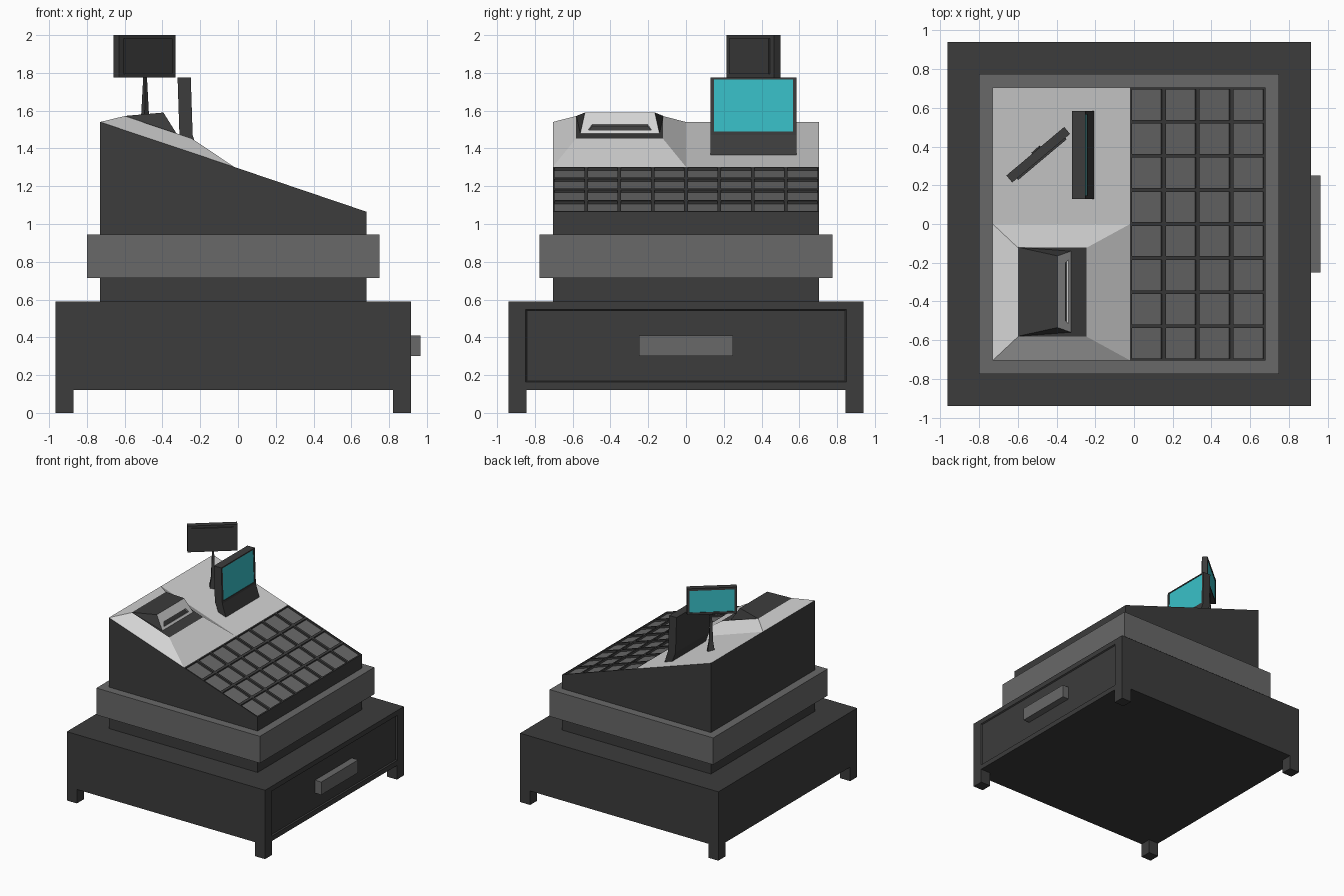
import bpy
import bmesh
from math import radians
from mathutils import Vector

cube = bpy.data.objects.get("Cube")
if cube:
    bpy.data.objects.remove(cube, do_unlink=True)


def material(name, rgb):
    mat = bpy.data.materials.new(name)
    mat.use_nodes = True
    mat.diffuse_color = (*rgb, 1)
    mat.node_tree.nodes["Principled BSDF"].inputs["Base Color"].default_value = (*rgb, 1)
    return mat


MATS = [material("charcoal", (0.045, 0.045, 0.045)),
        material("mid grey", (0.14, 0.14, 0.14)),
        material("light grey", (0.65, 0.65, 0.65)),
        material("screen teal", (0.04, 0.53, 0.58))]
DARK, GREY, LIGHT, TEAL = range(4)


def finish(bm, name, recalc=False):
    if recalc:
        bmesh.ops.recalc_face_normals(bm, faces=bm.faces)
    bm.normal_update()
    mesh = bpy.data.meshes.new(name)
    bm.to_mesh(mesh)
    bm.free()
    for mat in MATS:
        mesh.materials.append(mat)
    obj = bpy.data.objects.new(name, mesh)
    bpy.context.collection.objects.link(obj)
    return obj


def box_mesh(lo, hi, mat=DARK):
    bm = bmesh.new()
    bmesh.ops.create_cube(bm, size=1)
    lo, hi = Vector(lo), Vector(hi)
    for v in bm.verts:
        v.co = (lo + hi) / 2 + v.co * (hi - lo)
    for f in bm.faces:
        f.material_index = mat
    bm.normal_update()
    return bm


def prism_mesh(profile, y0, y1):
    """Extrude an x-z profile along y."""
    bm = bmesh.new()
    face = bm.faces.new([bm.verts.new((x, y0, z)) for x, z in profile])
    new = bmesh.ops.extrude_face_region(bm, geom=[face], use_keep_orig=True)["geom"]
    moved = [g for g in new if isinstance(g, bmesh.types.BMVert)]
    bmesh.ops.translate(bm, verts=moved, vec=(0, y1 - y0, 0))
    bmesh.ops.recalc_face_normals(bm, faces=bm.faces)
    bm.normal_update()
    return bm


def facing(bm, direction):
    return max(bm.faces, key=lambda f: f.normal.dot(Vector(direction)))


def poly(bm, points, mat):
    f = bm.faces.new([bm.verts.new(p) for p in points])
    f.material_index = mat
    return f


def push(bm, face, scale, shift=(0, 0, 0), depth=0, mat=None):
    """Inset a face by scaling and shifting a copy, then sink or raise it."""
    face.normal_update()
    normal = face.normal.copy()
    for factor, move in ((Vector(scale), Vector(shift)), (Vector((1, 1, 1)), normal * depth)):
        if move.length == 0 and factor == Vector((1, 1, 1)):
            continue
        face = bmesh.ops.extrude_discrete_faces(bm, faces=[face])["faces"][0]
        mid = face.calc_center_median()
        for v in face.verts:
            v.co = mid + (v.co - mid) * factor + move
    if mat is not None:
        face.material_index = mat
    return face


# Cash drawer with recessed front, handle and feet
bm = box_mesh((-0.965, -0.94, 0.12), (0.915, 0.94, 0.59))
front = push(bm, facing(bm, (1, 0, 0)), (1, 0.905, 0.82))
push(bm, front, (1, 0.99, 0.965), (-0.01, 0, 0))
finish(bm, "drawer_case")
finish(box_mesh((0.9, -0.25, 0.30), (0.965, 0.25, 0.41), GREY), "drawer_handle")
for side, x in (("back", -0.965), ("front", 0.82)):
    for hand, y in (("right", -0.94), ("left", 0.845)):
        finish(box_mesh((x, y, 0), (x + 0.095, y + 0.095, 0.12)), f"{side}_{hand}_foot")

# Sloped body, open on top for the deck and keyboard
W = 0.705
BACK, MID, FRONT = (-0.73, 1.54), (-0.02, 1.302), (0.68, 1.065)
bm = prism_mesh([(-0.73, 0.59), (0.68, 0.59), FRONT, MID, BACK], -W, W)
bmesh.ops.delete(bm, geom=[f for f in bm.faces if f.normal.z > 0.5], context="FACES")
finish(bm, "body")
finish(box_mesh((-0.80, -0.775, 0.715), (0.75, 0.775, 0.945), GREY), "body_band")


def slope_quad(bm, a, b, y0, y1, mat):
    return poly(bm, [(a[0], y0, a[1]), (b[0], y0, b[1]), (b[0], y1, b[1]), (a[0], y1, a[1])], mat)


# Upper deck with raised printer platform
bm = bmesh.new()
slope_quad(bm, BACK, MID, 0, W, LIGHT)
hump = slope_quad(bm, BACK, MID, -W, 0, LIGHT)
push(bm, hump, (0.5, 0.652, 0.5), (-0.047, 0, 0.091), mat=DARK)
finish(bm, "upper_deck")

# Keyboard of sunken keys
bm = bmesh.new()
cols, rows = 4, 8
start, end = Vector(MID), Vector(FRONT)
for i in range(cols):
    a, b = start.lerp(end, i / cols), start.lerp(end, (i + 1) / cols)
    for j in range(rows):
        y = -W + 2 * W * j / rows
        key = slope_quad(bm, a, b, y, y + 2 * W / rows, DARK)
        push(bm, key, (0.89, 0.89, 0.89), depth=-0.015, mat=GREY)
finish(bm, "keyboard")

# Receipt printer wedge with paper slot
bm = bmesh.new()
mid_y = -0.35
a0, a1 = [(-0.6, mid_y + s * 0.23, 1.572) for s in (-1, 1)]
t0, t1 = [(-0.395, mid_y + s * 0.185, 1.59) for s in (-1, 1)]
b0, b1 = [(-0.325, mid_y + s * 0.21, 1.478) for s in (-1, 1)]
poly(bm, [a0, t0, t1, a1], DARK)
poly(bm, [a0, b0, t0], DARK)
poly(bm, [a1, t1, b1], DARK)
plate = poly(bm, [t0, b0, b1, t1], LIGHT)
push(bm, plate, (0.25, 0.8, 0.25), (0.014, 0, -0.0224), depth=-0.015, mat=DARK)
finish(bm, "receipt_printer")

# Operator screen
bm = prism_mesh([(-0.32, 1.775), (-0.25, 1.775), (-0.24, 1.47), (-0.205, 1.36),
                 (-0.275, 1.38), (-0.31, 1.47)], 0.13, 0.585)
push(bm, facing(bm, (1, 0, 0)), (0.9, 0.92, 0.9), (-0.0002, 0, 0.005), depth=-0.004, mat=TEAL)
finish(bm, "operator_screen")

# Customer display on a tapered pole
bm = box_mesh((-0.195, -0.0235, -0.1125), (0.195, 0.0235, 0.1125))
push(bm, facing(bm, (0, -1, 0)), (0.84, 1, 0.83), depth=0.01)
push(bm, facing(bm, (0, 1, 0)), (0.9, 1, 0.83), depth=-0.004, mat=TEAL)
display = finish(bm, "customer_display")
display.location = (-0.495, 0.358, 1.8875)
display.rotation_euler.z = radians(40)

bm = bmesh.new()
rings = [[bm.verts.new((sx * r, sy * r, z)) for sx, sy in ((-1, -1), (1, -1), (1, 1), (-1, 1))]
         for r, z in ((0.032, 1.43), (0.016, 1.54), (0.007, 1.78))]
for low, high in zip(rings, rings[1:]):
    for k in range(4):
        n = (k + 1) % 4
        bm.faces.new((low[k], low[n], high[n], high[k]))
pole = finish(bm, "display_pole")
pole.location = (-0.492, 0.365, 0)
pole.rotation_euler.z = radians(40)
